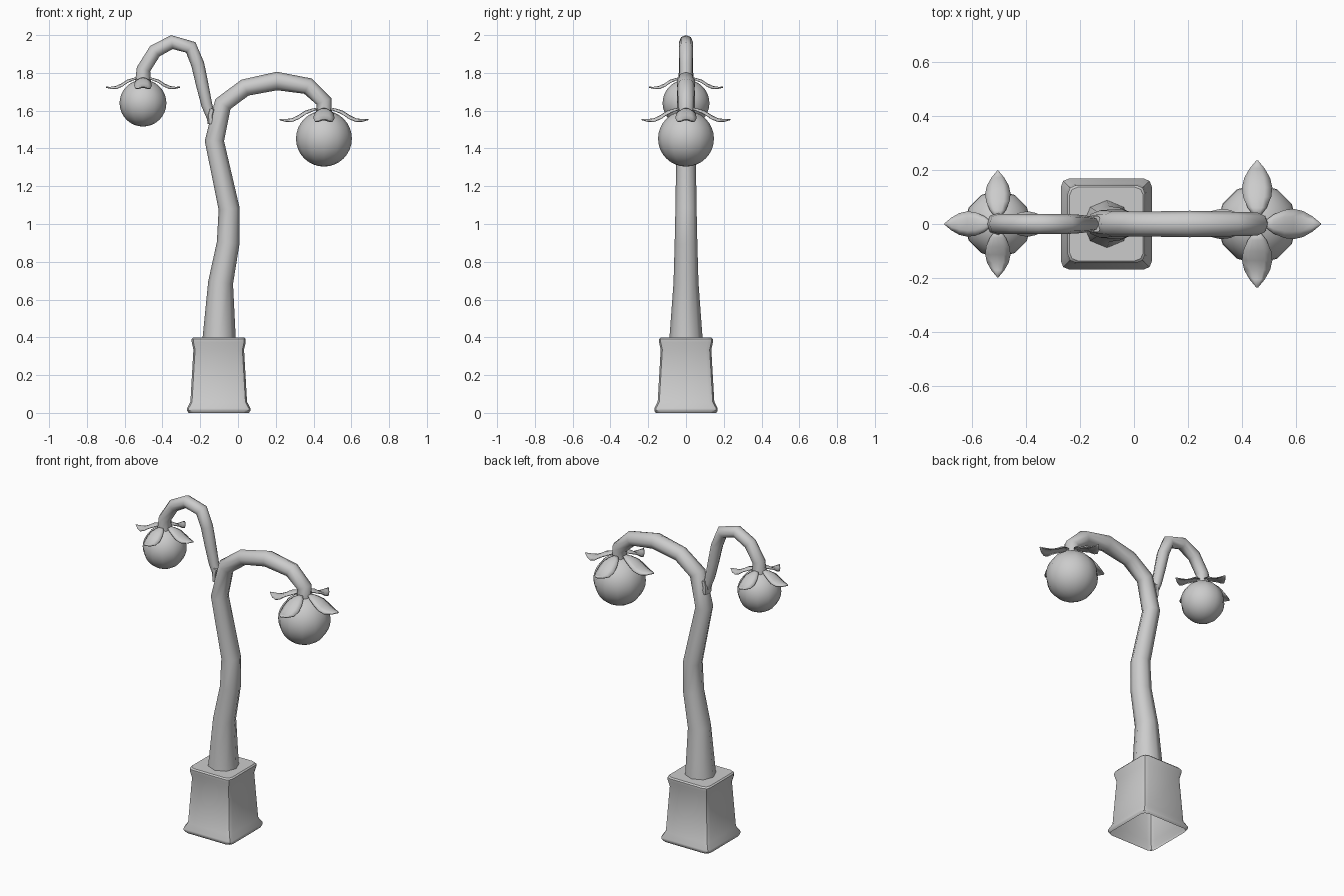
import bpy, bmesh, math
from mathutils import Vector

if "Cube" in bpy.data.objects:
    bpy.data.objects.remove(bpy.data.objects["Cube"])


def finish(name, bm, angle=40):
    bmesh.ops.recalc_face_normals(bm, faces=bm.faces)
    me = bpy.data.meshes.new(name)
    bm.to_mesh(me)
    bm.free()
    ob = bpy.data.objects.new(name, me)
    bpy.context.collection.objects.link(ob)
    bpy.ops.object.select_all(action='DESELECT')
    ob.select_set(True)
    bpy.context.view_layer.objects.active = ob
    bpy.ops.object.shade_smooth_by_angle(angle=math.radians(angle))
    return ob


def bridge(bm, rings):
    n = len(rings[0])
    for a, b in zip(rings, rings[1:]):
        for i in range(n):
            j = (i + 1) % n
            bm.faces.new((a[i], a[j], b[j], b[i]))


def tube(name, path, sides=8, depth=1.0):
    """Tapered tube along (x, z, radius) points lying in the y = 0 plane."""
    bm = bmesh.new()
    pts = [Vector((x, 0, z)) for x, z, r in path]
    rings = []
    for i, p in enumerate(pts):
        before = (p - pts[i - 1]).normalized() if i else Vector()
        after = (pts[i + 1] - p).normalized() if i + 1 < len(pts) else Vector()
        t = (before + after).normalized()
        side = Vector((t.z, 0, -t.x))
        r = path[i][2]
        ring = []
        for k in range(sides):
            a = math.tau * k / sides
            ring.append(bm.verts.new(p + side * r * math.cos(a)
                                     + Vector((0, r * depth * math.sin(a), 0))))
        rings.append(ring)
    bridge(bm, rings)
    bm.faces.new(rings[0])
    bm.faces.new(rings[-1])
    return finish(name, bm, 60)


def rounded_square(bm, cx, half, z, radius, steps=3):
    ring = []
    for q in range(4):
        mid = math.pi / 4 + q * math.pi / 2
        c = (half - radius) * math.sqrt(2)
        for s in range(steps):
            a = mid - math.pi / 4 + s * math.pi / 2 / (steps - 1)
            ring.append(bm.verts.new((cx + c * math.cos(mid) + radius * math.cos(a),
                                      c * math.sin(mid) + radius * math.sin(a), z)))
    return ring


def petal(name, x, z, s, angle):
    # rows of (distance out, height, half width) with an arched cross-section
    rows = [(.03, .163, .012), (.06, .160, .035), (.10, .148, .052), (.135, .125, .056),
            (.17, .108, .048), (.205, .103, .028), (.235, .104, .003)]
    bm = bmesh.new()
    grid = []
    for d, h, w in rows:
        row = []
        for u in (-1, -.5, 0, .5, 1):
            px, py = d * s, u * w * s
            row.append(bm.verts.new((x + px * math.cos(angle) - py * math.sin(angle),
                                     px * math.sin(angle) + py * math.cos(angle),
                                     z + (h - .30 * w * u * u) * s)))
        grid.append(row)
    for a, b in zip(grid, grid[1:]):
        for i in range(4):
            bm.faces.new((a[i], b[i], b[i + 1], a[i + 1]))
    ob = finish(name, bm, 60)
    mod = ob.modifiers.new("thickness", 'SOLIDIFY')
    mod.thickness = .006 * s


def lamp(prefix, x, z, r):
    # glass globe
    bm = bmesh.new()
    bmesh.ops.create_uvsphere(bm, u_segments=12, v_segments=16, radius=r)
    bmesh.ops.translate(bm, verts=bm.verts, vec=(x, 0, z))
    finish(prefix + "_globe", bm, 60)
    # four leaf petals
    for k in range(4):
        petal(f"{prefix}_petal_{k + 1}", x, z, r / .148, k * math.pi / 2)


# square pedestal, open underneath
bm = bmesh.new()
profile = [(.160, 0), (.168, .012), (.168, .024), (.150, .058), (.134, .335),
           (.143, .375), (.143, .390), (.136, .398), (.05, .398)]
rings = [rounded_square(bm, -.102, h, z, .03) for h, z in profile]
bridge(bm, rings)
bm.faces.new(rings[-1])
finish("pedestal", bm, 35)

# crooked trunk bending over into the large arm
tube("trunk_and_large_arm", [
    (-.10, .38, .089), (-.092, .69, .066), (-.052, .90, .060), (-.047, 1.08, .056),
    (-.125, 1.44, .051), (-.08, 1.635, .048), (.037, 1.722, .046), (.206, 1.757, .049),
    (.37, 1.73, .045), (.455, 1.65, .043), (.455, 1.58, .042)])

# small arm
tube("small_arm", [
    (-.138, 1.55, .022), (-.165, 1.63, .029), (-.19, 1.74, .033), (-.213, 1.845, .035),
    (-.25, 1.935, .037), (-.35, 1.963, .037), (-.44, 1.915, .037), (-.50, 1.82, .037),
    (-.503, 1.75, .042)])

# joint collar where the small arm meets the trunk
tube("arm_collar", [(-.138, 1.61, .018), (-.147, 1.575, .019), (-.143, 1.53, .018)],
     6, 1.9)

lamp("large_lamp", .455, 1.452, .148)
lamp("small_lamp", -.503, 1.640, .124)
